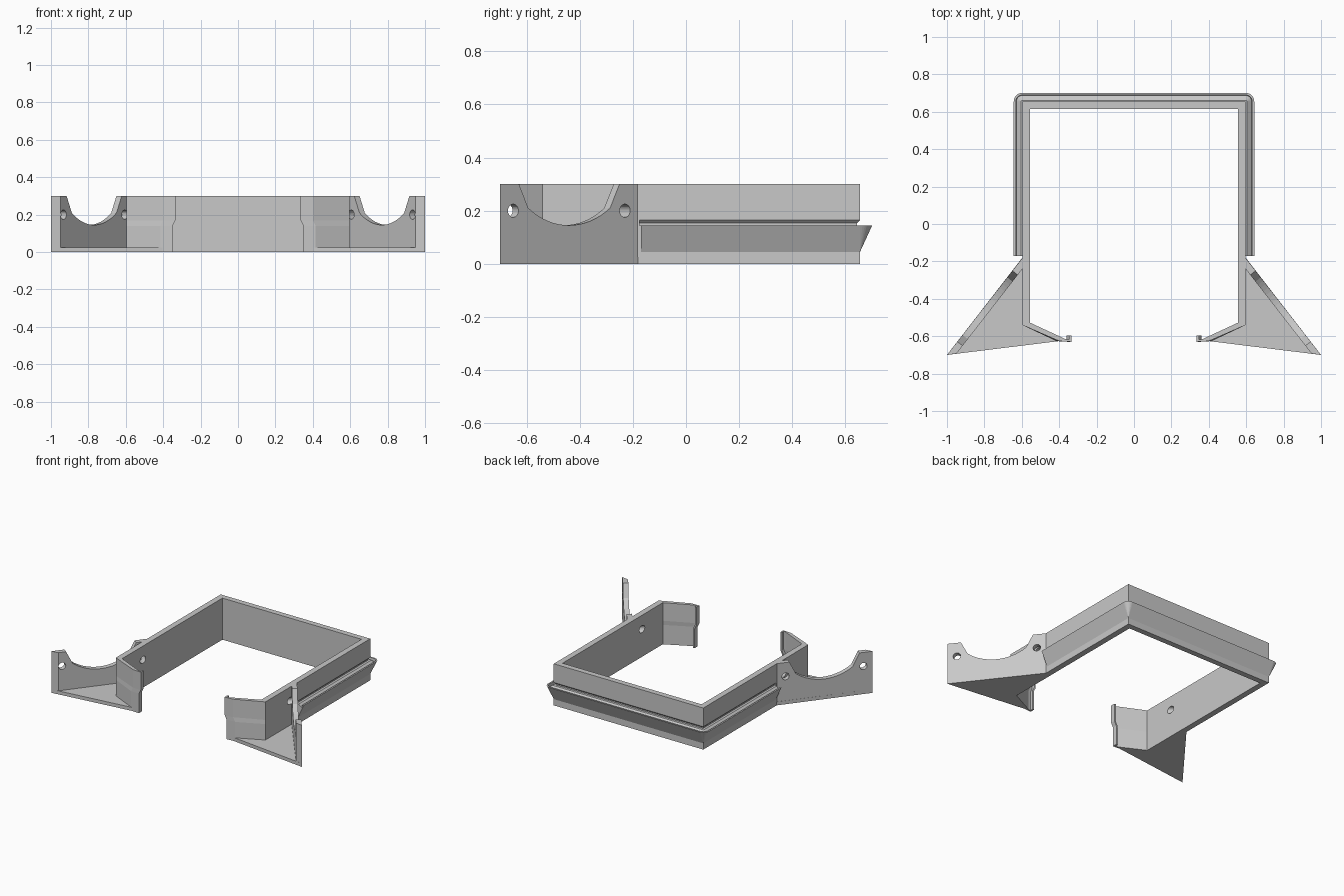
import bpy, bmesh, math
from mathutils import Vector

cube = bpy.data.objects.get("Cube")
if cube:
    bpy.data.objects.remove(cube)

grey = bpy.data.materials.new("plain grey")
grey.use_nodes = True
colour = (0.58, 0.58, 0.58, 1)
grey.diffuse_color = colour
grey.node_tree.nodes["Principled BSDF"].inputs["Base Color"].default_value = colour

HEIGHT = 0.30
WALL_X, WALL_Y = 0.597, 0.655


def loft(name, rings):
    """Closed solid through a list of equal-length point rings."""
    bm = bmesh.new()
    rows = [[bm.verts.new(p) for p in ring] for ring in rings]
    n = len(rows[0])
    for a, b in zip(rows, rows[1:]):
        for i in range(n):
            j = (i + 1) % n
            bm.faces.new((a[i], a[j], b[j], b[i]))
    bm.faces.new(rows[0][::-1])
    bm.faces.new(rows[-1])
    bmesh.ops.recalc_face_normals(bm, faces=bm.faces)
    mesh = bpy.data.meshes.new(name)
    bm.to_mesh(mesh)
    bm.free()
    mesh.materials.append(grey)
    obj = bpy.data.objects.new(name, mesh)
    bpy.context.collection.objects.link(obj)
    return obj


def prism(name, outline, z0, z1):
    return loft(name, [[(x, y, z) for x, y in outline] for z in (z0, z1)])


def sweep(name, profile, corner_normals, start_y):
    """Run an (offset, height) profile around the outside of the three walls."""
    right = [(WALL_X, start_y, 1, 0)]
    right += [(WALL_X, WALL_Y, nx, ny) for nx, ny in corner_normals]
    path = right + [(-x, y, -nx, ny) for x, y, nx, ny in reversed(right)]
    return loft(name, [[(x + nx * d, y + ny * d, z) for d, z in profile]
                       for x, y, nx, ny in path])


def cut(obj, cutter):
    mod = obj.modifiers.new("cut", 'BOOLEAN')
    mod.operation, mod.solver, mod.object = 'DIFFERENCE', 'EXACT', cutter
    bpy.context.view_layer.update()
    bpy.context.view_layer.objects.active = obj
    bpy.ops.object.modifier_apply(modifier=mod.name)


# Three-sided wall frame
half = [(0.555, -0.528), (WALL_X, -0.54), (WALL_X, WALL_Y)]
inner = [(0.555, 0.615)]
outline = half + [(-x, y) for x, y in reversed(half)] + [(-x, y) for x, y in inner] + inner
frame = prism("wall_frame", outline, 0, HEIGHT)

# Shallow groove above the rail
groove = sweep("groove_cutter", [(0.01, 0.145), (-0.011, 0.145), (-0.011, 0.154), (0.01, 0.175)],
               [(1, 1)], -0.175)
cut(frame, groove)
bpy.data.objects.remove(groove)

# Undercut outer rail with a channel in its top and rounded corners
arc = [(math.cos(a), math.sin(a)) for a in (math.pi / 16 * i for i in range(9))]
sweep("outer_rail", [(0, 0.045), (0.046, 0.145), (0.035, 0.145), (0.032, 0.125), (0.006, 0.145),
                     (0, 0.145)], arc, -0.17)

# Panel silhouette: length along the panel, height
LENGTH, THICK = 0.659, 0.036
left_s, mid_s, low_z, corner_z = 0.135, 0.33, 0.145, 0.21
chord = mid_s - left_s
radius = (chord ** 2 + (corner_z - low_z) ** 2) / (2 * (corner_z - low_z))
span = math.asin(chord / radius)
scoop = [(mid_s + radius * math.sin(t), low_z + radius * (1 - math.cos(t)))
         for t in (span * (i / 8 - 1) for i in range(17))]
panel_shape = [(0, 0), (0, HEIGHT), (0.09, HEIGHT)] + scoop + \
              [(0.57, HEIGHT), (LENGTH, HEIGHT), (LENGTH, 0)]

for side, label in ((1, "left"), (-1, "right")):
    start = Vector((side, -0.70, 0))
    along = Vector((-0.614 * side, 0.789, 0))
    inward = Vector((-0.789 * side, -0.614, 0))

    # Triangular floor
    floor = [(WALL_X, -0.18), (1, -0.70), (0.40, -0.626), (WALL_X, -0.54)]
    prism(label + "_floor", [(x * side, y) for x, y in floor], 0, 0.025)

    # Diagonal panel, mitred at both ends
    def panel_ring(depth, s_min, s_max):
        return [start + along * min(max(s, s_min), s_max) + inward * depth + Vector((0, 0, z))
                for s, z in panel_shape]
    panel = loft(label + "_panel", [panel_ring(0, 0, LENGTH), panel_ring(THICK, 0.037, 0.614)])

    # Bolt holes, the rear one running on through the wall
    for s in (0.063, 0.596):
        centre = start + along * s + Vector((0, 0, 0.2))
        rings = []
        for depth in (-0.05, 0.16):
            rings.append([centre + inward * depth + along * (0.025 * math.cos(a))
                          + Vector((0, 0, 0.025 * math.sin(a)))
                          for a in (math.tau * i / 20 for i in range(20))])
        drill = loft("hole_cutter", rings)
        cut(panel, drill)
        if s > mid_s:
            cut(frame, drill)
        bpy.data.objects.remove(drill)

    # Angled front lip with a hooked tip that steps inward near mid height
    lip = [(WALL_X, -0.54), (0.40, -0.626), (0.335, -0.63), (0.335, -0.597),
           (0.347, -0.597), (0.347, -0.618), (0.365, -0.616), (0.555, -0.528)]
    levels = ((0, 0.015), (0.14, 0.015), (0.17, 0), (HEIGHT, 0))
    loft(label + "_lip", [[((x + (step if x < 0.5 else 0)) * side, y, z) for x, y in lip]
                          for z, step in levels])
